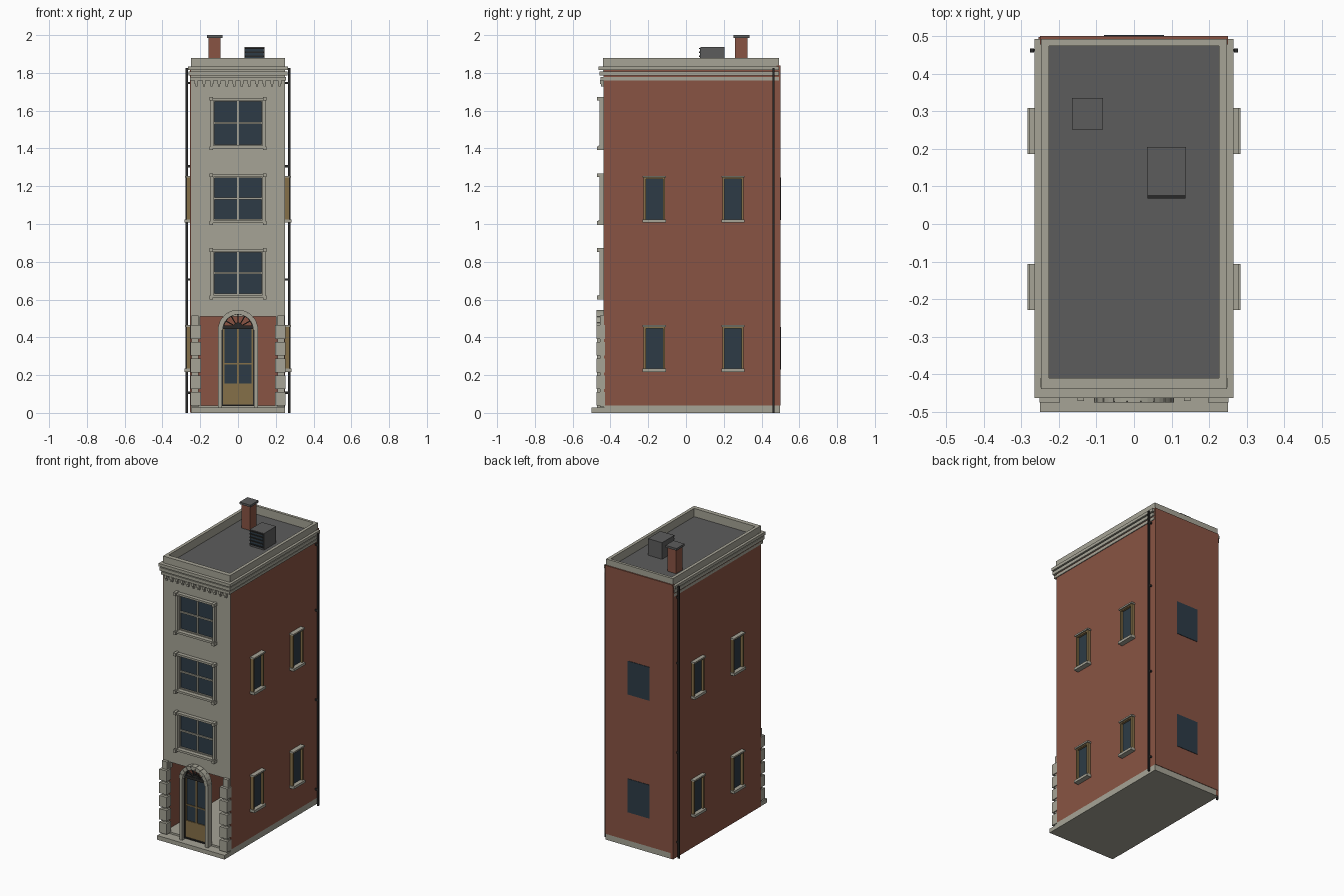
import bpy, bmesh
from math import pi, cos, sin
from mathutils import Matrix, Vector

if "Cube" in bpy.data.objects:
    bpy.data.objects.remove(bpy.data.objects["Cube"], do_unlink=True)


def material(name, r, g, b):
    m = bpy.data.materials.new(name)
    m.use_nodes = True
    m.diffuse_color = (r, g, b, 1)
    m.node_tree.nodes["Principled BSDF"].inputs["Base Color"].default_value = (r, g, b, 1)
    return m


STONE = material("stone", .38, .37, .305)
BRICK = material("brick", .25, .088, .057)
ROOF = material("roof grey", .107, .107, .107)
GLASS = material("dark glass", .026, .044, .061)
WOOD = material("golden wood", .235, .162, .066)
METAL = material("dark metal", .022, .022, .021)


def finish(name, mat, bm):
    mesh = bpy.data.meshes.new(name)
    bmesh.ops.recalc_face_normals(bm, faces=bm.faces)
    bm.to_mesh(mesh)
    bm.free()
    mesh.materials.append(mat)
    ob = bpy.data.objects.new(name, mesh)
    bpy.context.collection.objects.link(ob)
    return ob


def boxes(name, mat, *parts):
    """Join boxes given as x0, x1, y0, y1, z0, z1."""
    bm = bmesh.new()
    for x0, x1, y0, y1, z0, z1 in parts:
        at = Matrix.Translation(((x0 + x1) / 2, (y0 + y1) / 2, (z0 + z1) / 2))
        size = Matrix.Diagonal((abs(x1 - x0), y1 - y0, z1 - z0, 1))
        bmesh.ops.create_cube(bm, size=1, matrix=at @ size)
    return finish(name, mat, bm)


def both(*parts):
    """Repeat boxes on the other side of x = 0."""
    return list(parts) + [(-b, -a, *rest) for a, b, *rest in parts]


def ring(x, y0, y1, z0, z1, w):
    """Four bars framing an opening, on the inside of its outline."""
    return both((x - w, x, y0, y1, z0, z1)) + [
        (w - x, x - w, y0, y1, z0, z0 + w), (w - x, x - w, y0, y1, z1 - w, z1)]


# Base and step
boxes("base_slab", STONE, (-.25, .25, -.434, .497, 0, .04))
boxes("front_step", STONE, (-.25, .25, -.5, -.43, 0, .028))

# Hollow brick shell
boxes("right_wall", BRICK, (-.254, -.232, -.434, .498, .002, 1.83))
boxes("left_wall", BRICK, (.232, .25, -.434, .498, .04, 1.83))
boxes("back_wall", BRICK, (-.25, .25, .478, .5, .04, 1.84))

# Stone front above the open ground floor, with three window openings
floors = [(.625, .855), (1.02, 1.25), (1.415, 1.655)]
edges = [.51] + [z for f in floors for z in f] + [1.84]
boxes("facade", STONE,
      *both((.13, .249, -.436, -.41, .51, 1.84)),
      *[(-.13, .13, -.436, -.41, a, b) for a, b in zip(edges[::2], edges[1::2])])

# Front windows
for i, (z0, z1) in enumerate(floors, 1):
    mid = (z0 + z1) / 2
    boxes(f"front_glass_{i}", GLASS, (-.13, .13, -.425, -.418, z0, z1))
    boxes(f"front_sashes_{i}", STONE, *ring(.131, -.436, -.422, z0, z1, .006),
          (-.004, .004, -.432, -.422, z0, z1), (-.13, .13, -.434, -.422, mid - .005, mid + .005))
    boxes(f"front_surround_{i}", STONE,
          *both((.13, .145, -.458, -.43, z0, z1),
                (.133, .151, -.471, -.43, z0 - .024, z0 - .004),
                (.133, .151, -.471, -.43, z1 - .002, z1 + .018)),
          (-.145, .145, -.464, -.43, z0 - .014, z0),
          (-.145, .145, -.461, -.43, z1, z1 + .013))

# Piers and quoin blocks
boxes("corner_piers", STONE, *both((.208, .246, -.456, -.428, .03, .515),
                                    (.2, .249, -.436, -.41, .465, .515)))
boxes("quoins", STONE, *both(*[(.197, .252, -.475, -.428, z, z + .072)
                                for z in [.038 + .0885 * k for k in range(5)]]))

# Door
boxes("door_jambs", STONE, *both((.085, .106, -.47, -.428, .028, .445)))
boxes("door_frame", METAL, *ring(.087, -.45, -.425, .036, .462, .008),
      (-.086, .086, -.452, -.425, .443, .462))
boxes("door_glass", GLASS, (-.08, .08, -.437, -.43, .15, .445))
boxes("door_wood", WOOD, (-.08, .08, -.443, -.428, .044, .155),
      *both((.071, .079, -.443, -.428, .15, .443)),
      (-.005, .005, -.443, -.428, .15, .443), (-.074, .074, -.443, -.428, .257, .264))


def arc_block(bm, r0, r1, a0, a1, y0, y1, cz):
    """Block between two radii and two angles around the door head."""
    ring_pts = [(r0, a0), (r1, a0), (r1, (a0 + a1) / 2), (r1, a1), (r0, a1), (r0, (a0 + a1) / 2)]
    vs = [bm.verts.new((r * cos(a), y0, cz + r * sin(a))) for r, a in ring_pts]
    face = bm.faces.new(vs)
    out = bmesh.ops.extrude_face_region(bm, geom=[face])["geom"]
    bmesh.ops.translate(bm, vec=Vector((0, y1 - y0, 0)),
                        verts=[v for v in out if isinstance(v, bmesh.types.BMVert)])


# Arch stones
bm = bmesh.new()
step = pi / 9
for k in range(9):
    arc_block(bm, .08, .106, k * step + .015, (k + 1) * step - .015, -.475, -.428, .44)
    arc_block(bm, .081, .103, k * step, (k + 1) * step, -.471, -.428, .44)
finish("door_arch", STONE, bm)

# Open fan above the door
bm = bmesh.new()
for k in range(6):
    arc_block(bm, .004, .024, k * pi / 6, (k + 1) * pi / 6, -.45, -.43, .455)
    arc_block(bm, .075, .082, k * pi / 6, (k + 1) * pi / 6, -.45, -.43, .445)
for k in range(1, 6):
    a = k * pi / 6
    bmesh.ops.create_cube(bm, size=1, matrix=Matrix.Translation((.05 * cos(a), -.44, .45 + .05 * sin(a)))
                          @ Matrix.Rotation(-a, 4, 'Y') @ Matrix.Diagonal((.06, .012, .006, 1)))
finish("door_fan", METAL, bm)

# Side and back windows
for level, (z0, z1) in {"lower": (.23, .455), "upper": (1.02, 1.245)}.items():
    boxes(f"back_glass_{level}", GLASS, (-.08, .08, .498, .503, z0, z1))
    for place, y in {"front": -.168, "rear": .248}.items():
        tag = f"{level}_{place}"
        boxes(f"side_glass_{tag}", GLASS, *both((.248, .257, y - .05, y + .05, z0, z1)))
        boxes(f"side_frames_{tag}", WOOD, *both(
            (.248, .272, y - .056, y - .045, z0, z1), (.248, .272, y + .045, y + .056, z0, z1),
            (.248, .272, y - .046, y + .046, z1 - .008, z1)))
        boxes(f"side_sills_{tag}", STONE, *both(
            (.248, .284, y - .061, y + .061, z0 - .013, z0 + .004),
            (.248, .28, y - .061, y + .061, z1, z1 + .01)))

# Cornice bands on the front and sides
for i, (z0, z1, out) in enumerate([(1.76, 1.778, .006), (1.786, 1.808, .012), (1.815, 1.835, .016)], 1):
    boxes(f"cornice_band_{i}", STONE, (-.249 - out, .249 + out, -.447 - out, -.42, z0, z1),
          *both((.24, .249 + out, -.43, .492, z0, z1)))

# Brackets under the cornice, each with a narrow foot
boxes("brackets", STONE, *[part for x in [-.22 + .04 * k for k in range(12)] for part in (
    (x - .009, x + .009, -.456, -.43, 1.742, 1.762), (x - .006, x + .006, -.449, -.43, 1.727, 1.744))])

# Parapet and roof
boxes("parapet", STONE, *both((.227, .248, -.44, .492, 1.8, 1.88)),
      (-.248, .248, -.44, -.41, 1.8, 1.88), (-.248, .248, .474, .492, 1.8, 1.88))
boxes("roof_deck", ROOF, (-.235, .235, -.415, .48, 1.8, 1.825))

# Chimney
boxes("chimney", BRICK, (-.155, -.092, .26, .326, 1.82, 1.988))
boxes("chimney_cap", ROOF, (-.165, -.083, .251, .336, 1.986, 2))

# Roof vent with louvres
boxes("vent_box", ROOF, (.034, .139, .077, .205, 1.82, 1.936))
boxes("vent_opening", GLASS, (.038, .135, .073, .08, 1.835, 1.93))
boxes("vent_slats", METAL, *[(.036, .137, .068, .079, z, z + .007) for z in (1.84, 1.862, 1.884, 1.906, 1.926)])

# Rain pipes with wall clips
boxes("rain_pipes", METAL, *both((.266, .277, .457, .468, 0, 1.825),
                                  *[(.248, .27, .459, .466, z, z + .012) for z in (.1, .7, 1.3, 1.74)]))
